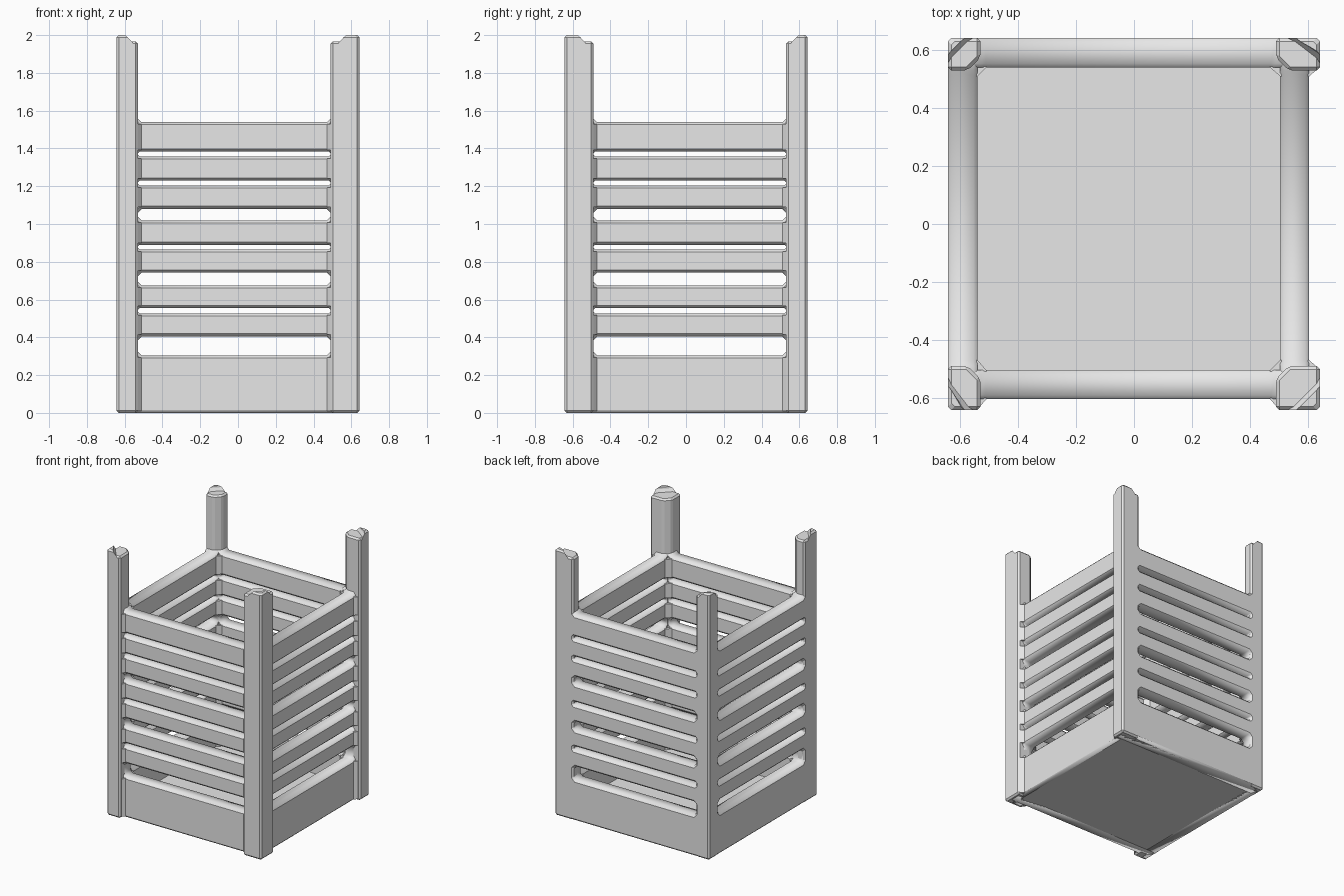
import bpy, bmesh
from mathutils import Matrix

if "Cube" in bpy.data.objects:
    bpy.data.objects.remove(bpy.data.objects["Cube"])

R = 0.643          # half width over the posts
TOP = 1.54         # top of the slatted walls
B = 0.014          # chamfer size
# open gaps between slats (low z, high z)
GAPS = [(.304, .405), (.527, .555), (.675, .743), (.865, .89),
        (1.018, 1.08), (1.204, 1.23), (1.357, 1.383)]

grey = bpy.data.materials.new("plain_grey")
grey.diffuse_color = (0.8, 0.8, 0.8, 1)
grey.use_nodes = True
grey.node_tree.nodes["Principled BSDF"].inputs["Base Color"].default_value = grey.diffuse_color


def add_object(name, mesh):
    mesh.materials.clear()
    mesh.materials.append(grey)
    ob = bpy.data.objects.new(name, mesh)
    bpy.context.collection.objects.link(ob)
    return ob


def loft(bm, rings):
    """Closed solid through (points, z) rings."""
    loops = [[bm.verts.new((x, y, z)) for x, y in pts] for pts, z in rings]
    n = len(loops[0])
    faces = [bm.faces.new(loops[0]), bm.faces.new(loops[-1])]
    for a, b in zip(loops, loops[1:]):
        for i in range(n):
            j = (i + 1) % n
            faces.append(bm.faces.new((a[i], a[j], b[j], b[i])))
    bmesh.ops.recalc_face_normals(bm, faces=faces)


def finish(name, bm, bevel=0):
    if bevel:
        bmesh.ops.bevel(bm, geom=bm.edges[:], offset=bevel, segments=1,
                        affect='EDGES', profile=0.5)
    mesh = bpy.data.meshes.new(name)
    bm.to_mesh(mesh)
    bm.free()
    return add_object(name, mesh)


def wall(name, inner, outer, matrix):
    """Slotted panel with chamfered edges, extruded from a flat outline."""
    cu = bpy.data.curves.new(name, 'CURVE')
    cu.dimensions = '2D'
    cu.fill_mode = 'BOTH'
    cu.bevel_depth = B
    cu.bevel_resolution = 0
    cu.offset = -B
    cu.extrude = (outer - inner) / 2 - B
    x0, x1 = -.53, .49
    outlines = [[(-.62, 0), (.62, 0), (.62, TOP + .018), (x1, TOP + .018),
                 (x1 - .018, TOP), (x0 + .018, TOP), (x0, TOP + .018),
                 (-.62, TOP + .018)]]
    for a, b in GAPS:
        c = min(.02, (b - a) * .35)
        outlines.append([(x0 + c, a), (x1 - c, a), (x1, a + c), (x1, b - c),
                         (x1 - c, b), (x0 + c, b), (x0, b - c), (x0, a + c)])
    for pts in outlines:
        sp = cu.splines.new('POLY')
        sp.points.add(len(pts) - 1)
        for p, (x, y) in zip(sp.points, pts):
            p.co = (x, y, 0, 1)
        sp.use_cyclic_u = True
    tmp = bpy.data.objects.new(name + "_outline", cu)
    bpy.context.collection.objects.link(tmp)
    dg = bpy.context.evaluated_depsgraph_get()
    mesh = bpy.data.meshes.new_from_object(tmp.evaluated_get(dg))
    bpy.data.objects.remove(tmp)
    mesh.transform(matrix)
    add_object(name, mesh)


def facing(x_axis, normal, offset):
    """Panel frame: x_axis across, z up, pushed along the normal."""
    m = Matrix((x_axis, (0, 0, 1), normal)).transposed().to_4x4()
    m.translation = [c * offset for c in normal]
    return m


# Four walls: front and right are recessed, back and left are flush
wall("front_wall", .505, .605, facing((1, 0, 0), (0, -1, 0), .555))
wall("back_wall", .54, R, facing((1, 0, 0), (0, -1, 0), -(.54 + R) / 2))
wall("right_wall", .505, .605, facing((0, -1, 0), (-1, 0, 0), -.555))
wall("left_wall", .54, R, facing((0, -1, 0), (-1, 0, 0), (.54 + R) / 2))

# Floor slab
bm = bmesh.new()
loft(bm, [([(-.63, -.59), (.59, -.59), (.59, .63), (-.63, .63)], z)
          for z in (0, .1)])
finish("floor", bm, .012)

# Solid bands between the gaps
edges = [0] + [z for g in GAPS for z in g] + [TOP]
bands = list(zip(edges[::2], edges[1::2]))

for sx, sy, label in ((-1, -1, "front_left"), (1, -1, "front_right"),
                      (-1, 1, "back_left"), (1, 1, "back_right")):
    wx = .113 if sx < 0 else .153      # post widths
    wy = .113 if sy > 0 else .153
    ix = .103 if sx < 0 else .138      # inner wall faces
    iy = .103 if sy > 0 else .138

    def at(pts):
        # distances from the outer corner to world positions
        return [(sx * (R - u), sy * (R - v)) for u, v in pts]

    # Post with its inner corner cut off
    bm = bmesh.new()
    body = at([(0, 0), (wx, 0), (wx, wy - .045), (wx - .045, wy), (0, wy)])
    loft(bm, [(body, 0), (body, 1.967)])
    finish(label + "_post", bm, .012)

    # Raised outer corner on the post top
    ax = .045 if sx < 0 else .07
    ay = .045 if sy > 0 else .07
    bm = bmesh.new()
    loft(bm, [(at([(o + .012, o), (ax + g, o), (o, ay + g), (o, o + .012)]), z)
              for o, g, z in ((0, .05, 1.945), (0, .038, 1.963),
                              (0, .014, 1.988), (.012, 0, 2.0))])
    finish(label + "_post_tip", bm)

    # Angled fillets where the slats meet the post
    bm = bmesh.new()
    for lo, hi in bands:
        shapes = [[(.08, .08), (wx + .02, .08), (wx + .02, iy),
                   (ix, wy + .02), (.08, wy + .02)]]
        if sy < 0:
            shapes.append([(wx - .02, .06), (wx + .02, .06), (wx + .02, .038),
                           (wx, .015), (wx - .02, .015)])
        if sx > 0:
            shapes.append([(.06, wy - .02), (.06, wy + .02), (.038, wy + .02),
                           (.015, wy), (.015, wy - .02)])
        for s in shapes:
            loft(bm, [(at(s), lo + .01), (at(s), hi - .01)])
    finish(label + "_fillets", bm)
